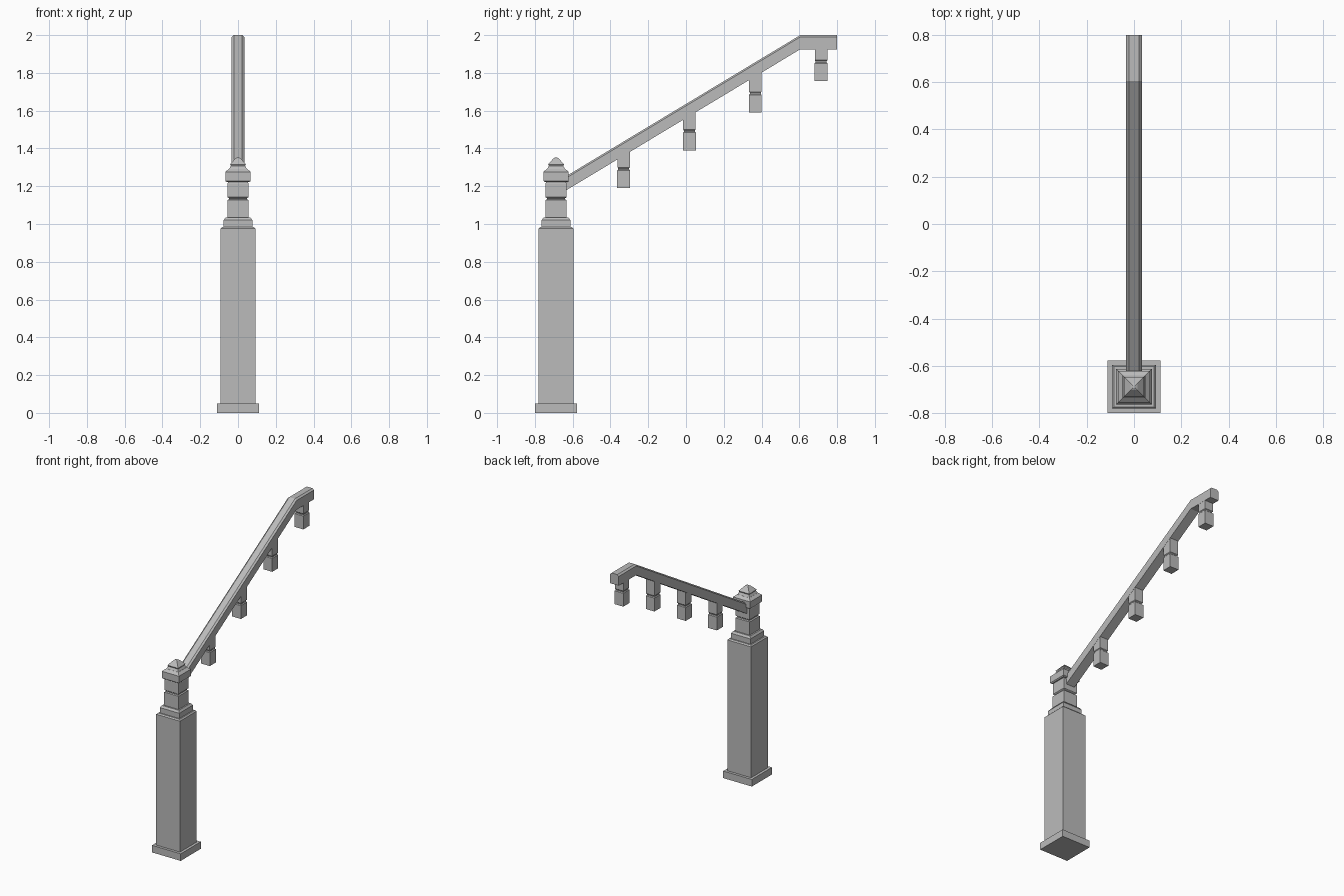
import bpy
import bmesh

cube = bpy.data.objects.get("Cube")
if cube:
    bpy.data.objects.remove(cube, do_unlink=True)

grey = bpy.data.materials.new("plain_grey")
grey.use_nodes = True
colour = (0.5, 0.5, 0.5, 1)
grey.diffuse_color = colour
grey.node_tree.nodes["Principled BSDF"].inputs["Base Color"].default_value = colour


def finish(bm, name):
    bmesh.ops.recalc_face_normals(bm, faces=bm.faces[:])
    mesh = bpy.data.meshes.new(name)
    bm.to_mesh(mesh)
    bm.free()
    mesh.materials.append(grey)
    obj = bpy.data.objects.new(name, mesh)
    bpy.context.collection.objects.link(obj)
    return obj


def loft(bm, rings):
    """Join equal-sized loops of points into a capped tube."""
    loops = [[bm.verts.new(p) for p in ring] for ring in rings]
    n = len(loops[0])
    for low, high in zip(loops, loops[1:]):
        for i in range(n):
            j = (i + 1) % n
            bm.faces.new((low[i], low[j], high[j], high[i]))
    bm.faces.new(loops[0][::-1])
    bm.faces.new(loops[-1])


def square_turning(name, y, profile):
    """Square post whose half width follows (half width, height) pairs."""
    bm = bmesh.new()
    loft(bm, [[(sx * w, y + sy * w, z)
               for sx, sy in ((-1, -1), (1, -1), (1, 1), (-1, 1))]
              for w, z in profile])
    return finish(bm, name)


# Newel post, from the plinth up to the pointed finial
POST_Y = -0.688
square_turning("post_plinth", POST_Y, [(0.112, 0), (0.112, 0.05)])
square_turning("post_shaft", POST_Y, [(0.093, 0.05), (0.093, 0.975), (0.085, 0.983)])
square_turning("post_collar", POST_Y, [(0.076, 0.98), (0.076, 1.02), (0.066, 1.034)])
square_turning("post_neck", POST_Y, [
    (0.056, 1.03), (0.056, 1.127), (0.048, 1.131), (0.048, 1.136),
    (0.055, 1.142), (0.055, 1.215), (0.05, 1.228)])
square_turning("post_cap", POST_Y, [
    (0.06, 1.222), (0.067, 1.228), (0.067, 1.276), (0.048, 1.292)])
square_turning("post_finial", POST_Y, [
    (0.048, 1.29), (0.038, 1.308), (0.042, 1.316), (0.014, 1.347), (0.005, 1.352)])

# Handrail with chamfered top edges, rising to a short level end
bm = bmesh.new()
path = [(-0.66, 1.238), (0.605, 2.0), (0.8, 2.0)]
section = [(-0.034, -0.075), (0.034, -0.075), (0.034, -0.01),
           (0.022, 0), (-0.022, 0), (-0.034, -0.01)]
loft(bm, [[(x, y, z + dz) for x, dz in section] for y, z in path])
finish(bm, "handrail")

# Hanging balusters, each with a grooved waist
for i, (y, bottom) in enumerate([(-0.33, 1.19), (0.018, 1.39), (0.367, 1.59), (0.715, 1.757)]):
    top = min(1.95, 1.238 + (y + 0.66) * 0.602 - 0.03)
    square_turning(f"baluster_{i + 1}", y, [
        (0.034, bottom), (0.034, bottom + 0.094), (0.029, bottom + 0.099),
        (0.029, bottom + 0.105), (0.033, bottom + 0.11), (0.033, top)])
